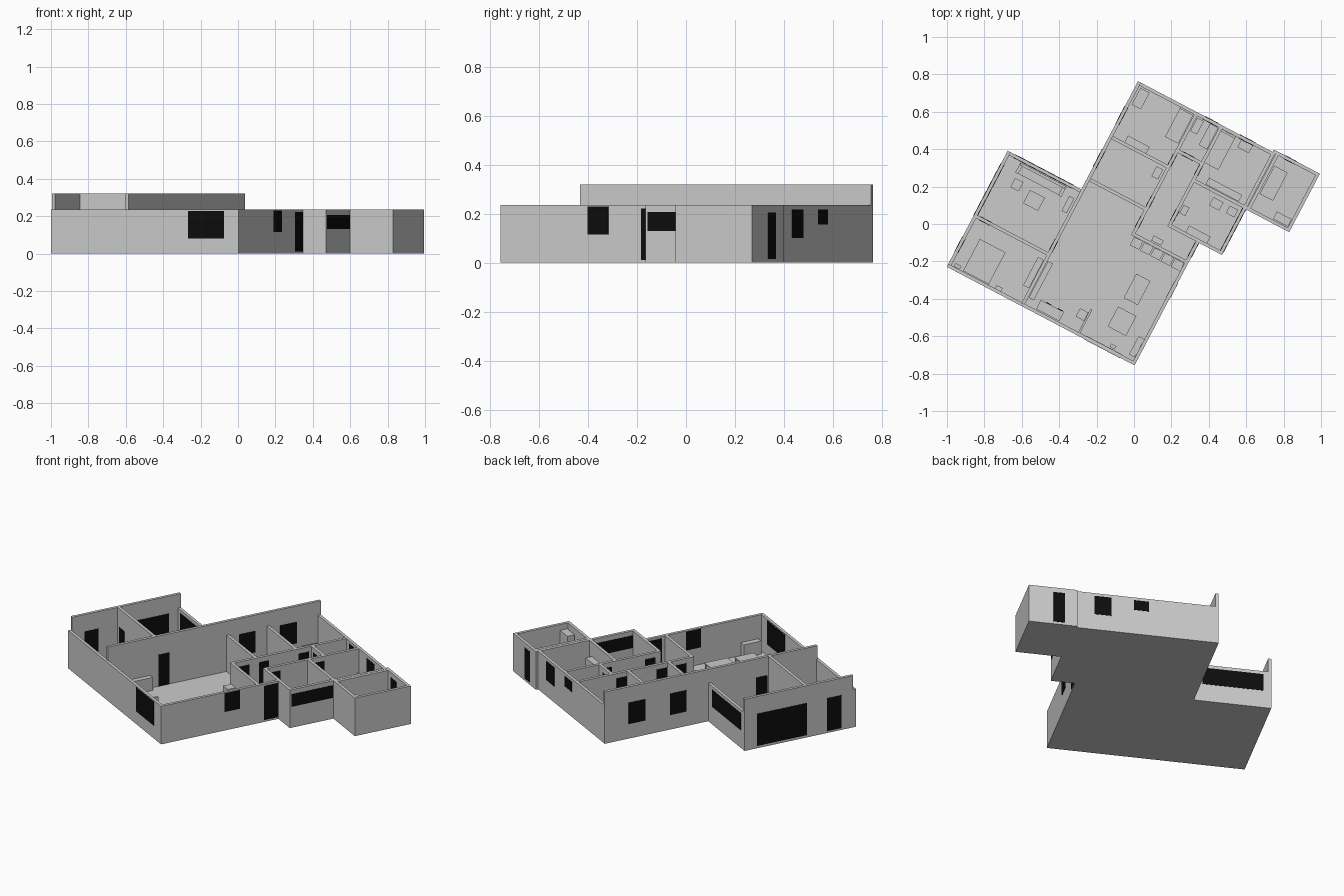
import bpy, bmesh, math
from mathutils import Matrix

ROT = Matrix.Rotation(math.radians(-27.7), 4, 'Z')   # the plan is turned on its base
T, LOW, TALL = 0.018, 0.235, 0.32                    # wall thickness and heights
FLOOR = 0.01

black = bpy.data.materials.new("dark_glass")
black.diffuse_color = (0.004, 0.004, 0.004, 1)


def finish(name, bm, mat=None):
    bmesh.ops.recalc_face_normals(bm, faces=bm.faces)
    bm.transform(ROT)
    me = bpy.data.meshes.new(name)
    bm.to_mesh(me)
    bm.free()
    ob = bpy.data.objects.new(name, me)
    bpy.context.collection.objects.link(ob)
    if mat:
        me.materials.append(mat)
    return ob


def box(name, x0, x1, y0, y1, z0, z1, mat=None):
    bm = bmesh.new()
    m = Matrix.Translation(((x0 + x1) / 2, (y0 + y1) / 2, (z0 + z1) / 2))
    m = m @ Matrix.Diagonal((x1 - x0, y1 - y0, z1 - z0, 1))
    bmesh.ops.create_cube(bm, size=1, matrix=m)
    return finish(name, bm, mat)


def wall_v(name, x, y0, y1, h=LOW):
    box(name, x - T / 2, x + T / 2, y0, y1, 0, h)


def wall_h(name, y, x0, x1, h=LOW):
    box(name, x0, x1, y - T / 2, y + T / 2, 0, h)


def pane_v(name, x, y0, y1, z0, z1):
    box(name, x - T / 2 - .002, x + T / 2 + .002, y0, y1, z0, z1, black)


def pane_h(name, y, x0, x1, z0, z1):
    box(name, x0, x1, y - T / 2 - .002, y + T / 2 + .002, z0, z1, black)


def item(name, cx, cy, w, d, h, z=FLOOR):
    box(name, cx - w / 2, cx + w / 2, cy - d / 2, cy + d / 2, z, z + h)


def table(name, cx, cy, w, d, h):
    item(name + "_top", cx, cy, w, d, .008, FLOOR + h - .008)
    for i in (-1, 1):
        for j in (-1, 1):
            item(name + "_leg", cx + i * (w / 2 - .006), cy + j * (d / 2 - .006), .008, .008, h - .008)


# floor slab from the outline of the plan
outline = [(-.78, -.668), (.354, -.668), (.354, .072), (.493, .072), (.493, .347), (.755, .347),
           (.755, .70), (.478, .70), (.478, .686), (-.336, .686), (-.336, .033), (-.78, .033)]
bm = bmesh.new()
face = bm.faces.new([bm.verts.new((x, y, 0)) for x, y in outline])
ext = bmesh.ops.extrude_face_region(bm, geom=[face])
bmesh.ops.translate(bm, vec=(0, 0, FLOOR),
                    verts=[g for g in ext["geom"] if isinstance(g, bmesh.types.BMVert)])
finish("floor", bm)

# tall walls
wall_v("west_wall", -.771, -.652, .033, TALL)
wall_v("spine_wall", -.327, -.655, .686, TALL)
wall_h("wing_divider", -.356, -.771, -.327, TALL)

# outer walls
wall_h("front_wall", -.659, -.78, .354)
wall_v("west_wall_end", -.771, -.668, -.64)
wall_v("east_wall", .345, -.668, .072)
wall_h("wing_back_wall", .024, -.78, -.327)
wall_h("porch_wall", .081, .165, .493)
wall_v("bay_wall", .484, .072, .686)
wall_h("back_wall", .677, -.336, .493)
wall_h("annex_front", .356, .484, .755)
wall_h("annex_back", .691, .478, .755)
wall_v("annex_east", .746, .347, .70)
wall_v("annex_west", .505, .347, .70)

# inner walls
wall_h("bedroom_wall", .10, -.327, .022)
wall_h("bedroom_wall", .355, -.327, .022)
wall_v("corridor_wall", .022, -.055, .677)
wall_v("corridor_wall", .172, .075, .677)
wall_h("bath_wall", .455, .022, .172)
wall_h("east_room_wall", .355, .172, .484)
wall_h("kitchen_wall", -.05, .014, .345)
box("half_wall", .005, .016, -.65, -.51, 0, .12)

# outer windows and doors
pane_h("front_window", -.659, .05, .266, .08, .228)
pane_v("east_window", .345, -.268, -.172, .115, .23)
pane_v("entry_door", .345, -.02, .068, .012, .222)
pane_v("bay_window", .484, .082, .345, .13, .207)
pane_h("back_window", .677, .28, .376, .10, .217)
pane_h("bath_window", .677, .065, .15, .155, .217)
pane_h("annex_door", .691, .548, .613, .015, .205)
pane_h("wing_back_window", .024, -.735, -.385, .11, .215)
pane_v("terrace_door", -.771, -.36, -.044 + .0, .015, .213)
pane_v("wing_door", -.771, -.576, -.487, .012, .215)
for y0 in (.17, .43):
    pane_v("bedroom_window", -.327, y0, y0 + .105, .09, .222)

# inner doors
pane_v("inner_door", -.327, -.338, -.268, .01, .205)
pane_h("inner_door", -.356, -.745, -.68, .01, .205)
for x, y0 in ((.022, -.01), (.022, .115), (.022, .365), (.172, .11), (.172, .385)):
    pane_v("inner_door", x, y0, y0 + .065, .01, .205)
pane_h("inner_door", .455, .055, .12, .01, .205)

# beds: base and headboard
for cx, cy, w, d, s in ((-.615, -.549, .155, .19, -1), (-.03, .575, .08, .17, 1), (.22, .56, .09, .19, 1)):
    item("bed", cx, cy, w, d, .045)
    item("headboard", cx, cy + s * (d / 2 + .006), w, .012, .075)

# sofa with back and arms
item("sofa_seat", -.551, -.022, .25, .055, .035)
item("sofa_back", -.551, .002, .27, .015, .07)
for sx in (-1, 1):
    item("sofa_arm", -.551 + sx * .13, -.022, .018, .06, .05)
item("armchair", -.652, -.105, .05, .055, .045)

# tables
table("coffee_table", -.532, -.137, .09, .08, .035)
table("dining_table", .177, -.302, .085, .145, .065)
table("living_table", .185, -.49, .11, .12, .05)
table("desk", -.182, -.618, .14, .055, .065)

# screens on the desk
for x in (-.205, -.135):
    box("screen", x - .015, x + .015, -.592, -.587, .08, .1, black)

# kitchen row
for i, h in enumerate((.10, .07, .07, .07, .15)):
    item("kitchen_unit", .06 + i * .062, -.085, .055, .05, h)

# cabinets and small furniture: centre, size, height
for name, cx, cy, w, d, h in (
        ("bedside", -.73, -.638, .035, .02, .04), ("bedside", -.48, -.64, .035, .02, .04),
        ("wardrobe", -.355, -.48, .035, .17, .10), ("wing_cabinet", -.361, -.072, .03, .09, .08),
        ("side_cabinet", .318, -.575, .035, .11, .08), ("stool", .205, -.632, .03, .02, .03),
        ("chair", -.021, -.558, .05, .05, .05), ("shelf", -.30, -.50, .03, .22, .08),
        ("hall_cabinet", .152, -.02, .06, .03, .06), ("dresser", -.28, .61, .055, .10, .06),
        ("bedroom_cabinet", -.183, .384, .13, .04, .09), ("bedroom_chest", -.017, .30, .04, .06, .08),
        ("bath_unit", .055, .62, .04, .08, .06), ("shower", .135, .60, .05, .13, .03),
        ("chest", .333, .643, .07, .045, .07), ("long_cabinet", .34, .386, .20, .04, .14),
        ("washer", .34, .30, .06, .05, .06), ("washer", .433, .303, .05, .045, .06),
        ("sink", .329, .11, .13, .04, .06), ("small_unit", .205, .19, .035, .05, .06),
        ("work_bench", .56, .54, .08, .17, .05), ("store_cabinet", .69, .392, .09, .045, .19)):
    item(name, cx, cy, w, d, h)
